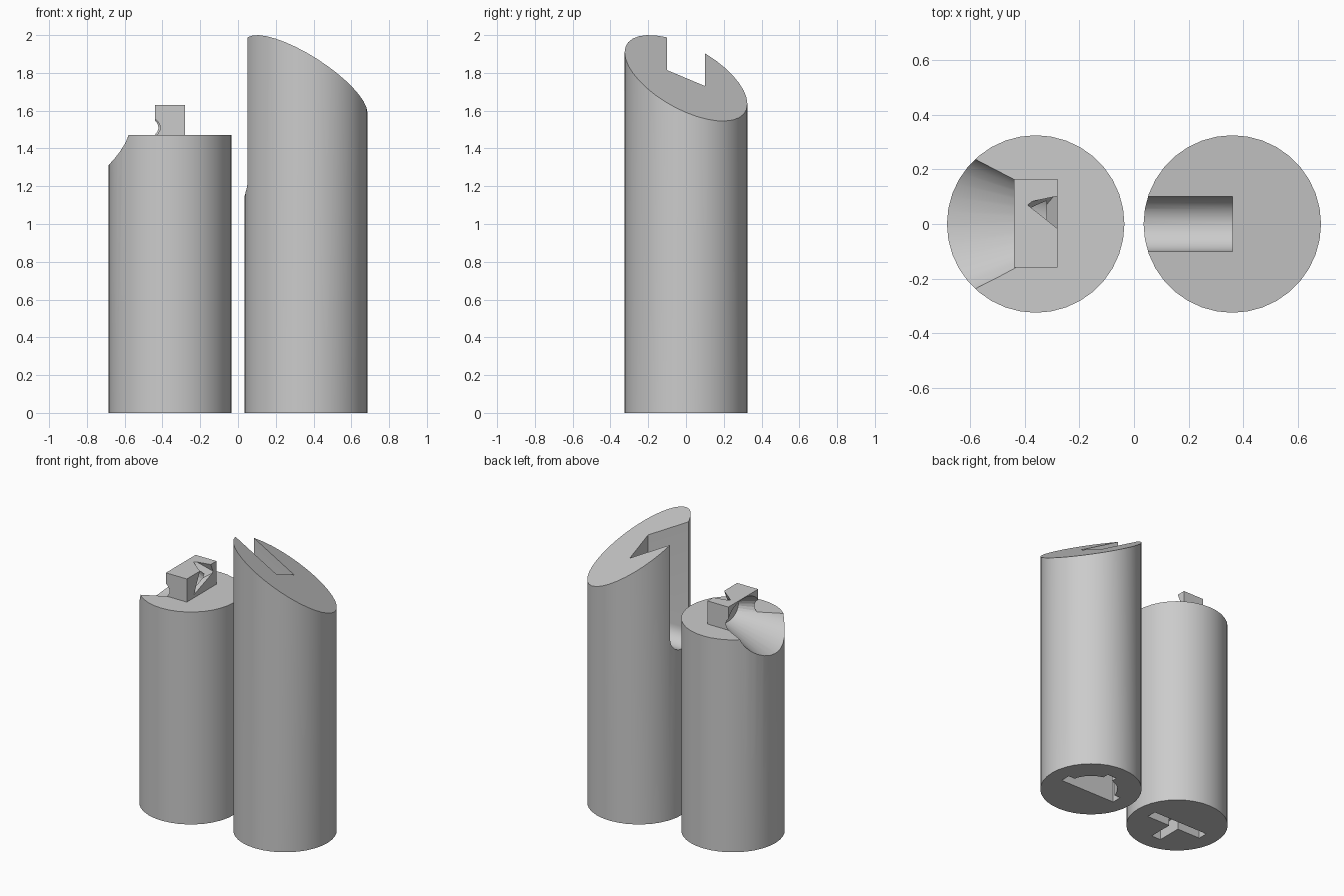
import bpy, bmesh, math
from mathutils import Vector

if "Cube" in bpy.data.objects:
    bpy.data.objects.remove(bpy.data.objects["Cube"], do_unlink=True)

R, CX, SIDES = 0.325, 0.36, 36

grey = bpy.data.materials.new("plain_grey")
grey.use_nodes = True
grey.diffuse_color = (0.6, 0.6, 0.6, 1)
grey.node_tree.nodes["Principled BSDF"].inputs["Base Color"].default_value = (0.6, 0.6, 0.6, 1)


def finish(name, bm):
    bmesh.ops.recalc_face_normals(bm, faces=bm.faces)
    mesh = bpy.data.meshes.new(name)
    bm.to_mesh(mesh)
    bm.free()
    mesh.materials.append(grey)
    ob = bpy.data.objects.new(name, mesh)
    bpy.context.collection.objects.link(ob)
    return ob


def hull(name, points):
    """Convex solid around a few points."""
    bm = bmesh.new()
    for p in points:
        bm.verts.new(p)
    bmesh.ops.convex_hull(bm, input=bm.verts)
    bmesh.ops.dissolve_limit(bm, angle_limit=0.01, verts=bm.verts, edges=bm.edges)
    return finish(name, bm)


def box(name, x, y, z):
    return hull(name, [(a, b, c) for a in x for b in y for c in z])


def ring(count, a, b, start=0, sweep=math.tau):
    return [(a * math.cos(start + sweep * i / count),
             b * math.sin(start + sweep * i / count)) for i in range(count + 1)]


def post(name, cx, height):
    bm = bmesh.new()
    bmesh.ops.create_cone(bm, cap_ends=True, segments=SIDES,
                          radius1=R, radius2=R, depth=height)
    bmesh.ops.translate(bm, verts=bm.verts, vec=(cx, 0, height / 2))
    return finish(name, bm)


def carve(target, cutters):
    for cutter in cutters:
        mod = target.modifiers.new("carve", 'BOOLEAN')
        mod.operation, mod.solver, mod.object = 'DIFFERENCE', 'EXACT', cutter
        bpy.context.view_layer.objects.active = target
        bpy.ops.object.modifier_apply(modifier=mod.name)


def discard(cutters):
    for cutter in cutters:
        bpy.data.objects.remove(cutter, do_unlink=True)


def smooth(ob):
    bpy.ops.object.select_all(action='DESELECT')
    ob.select_set(True)
    bpy.context.view_layer.objects.active = ob
    bpy.ops.object.shade_smooth_by_angle(angle=math.radians(30))


def key_socket(cx, side, depth):
    """Crossbar with a stem, recessed into the underside."""
    stem = sorted((0, side * 0.21))
    return [box("socket_bar", (cx - 0.215, cx + 0.215), (-0.035, 0.035), (-0.1, depth)),
            box("socket_stem", (cx - 0.036, cx + 0.036), stem, (-0.11, depth - 0.001))]


# Tall post with a slanted top
tall = post("tall_post", CX, 2.2)
bm = bmesh.new()
bm.from_mesh(tall.data)
cut = bmesh.ops.bisect_plane(bm, geom=bm.verts[:] + bm.edges[:] + bm.faces[:],
                             plane_co=(CX, 0, 1.7725), plane_no=Vector((0.56, 0.42, 1)),
                             clear_outer=True)
rim = [e for e in cut["geom_cut"] if isinstance(e, bmesh.types.BMEdge)]
bmesh.ops.contextual_create(bm, geom=rim)
bmesh.ops.recalc_face_normals(bm, faces=bm.faces)
bm.to_mesh(tall.data)
bm.free()

# Round-bottomed slot open to the side, and the underside socket
arch = ring(16, 0.1, 0.1, math.pi, math.pi)
slot = hull("slot_cutter", [(x, y, 1.25 + z) for x in (-0.1, CX) for y, z in arch]
            + [(x, y, 2.3) for x in (-0.1, CX) for y in (-0.1, 0.1)])
half_disc = hull("disc_cutter", [(CX + x, y, z) for x, y in ring(20, 0.17, 0.17, 0, math.pi)
                                 for z in (-0.12, 0.248)])
tall_cutters = [slot, half_disc] + key_socket(CX, 1, 0.25)
carve(tall, tall_cutters)
discard(tall_cutters)
smooth(tall)

# Short post and its peg, sharing a flared scoop
short = post("short_post", -CX, 1.47)
peg = box("top_peg", (-0.44, -0.28), (-0.16, 0.165), (1.47, 1.63))
scoop = hull("scoop_cutter", [(x, y * (-0.09 - x), 1.51 + z * (-0.09 - x))
                              for x in (-0.8, -0.32) for y, z in ring(31, 0.5, 0.333)[:-1]])
notch = hull("notch_cutter", [(-0.39, 0.075, 1.64), (-0.27, 0.1, 1.64), (-0.27, -0.02, 1.64),
                              (-0.27, -0.09, 1.49), (-0.27, 0.13, 1.57), (-0.38, 0, 1.5)])
sockets = key_socket(-CX, -1, 0.1)
carve(short, [scoop] + sockets)
carve(peg, [scoop, notch])
discard([scoop, notch] + sockets)
smooth(short)
